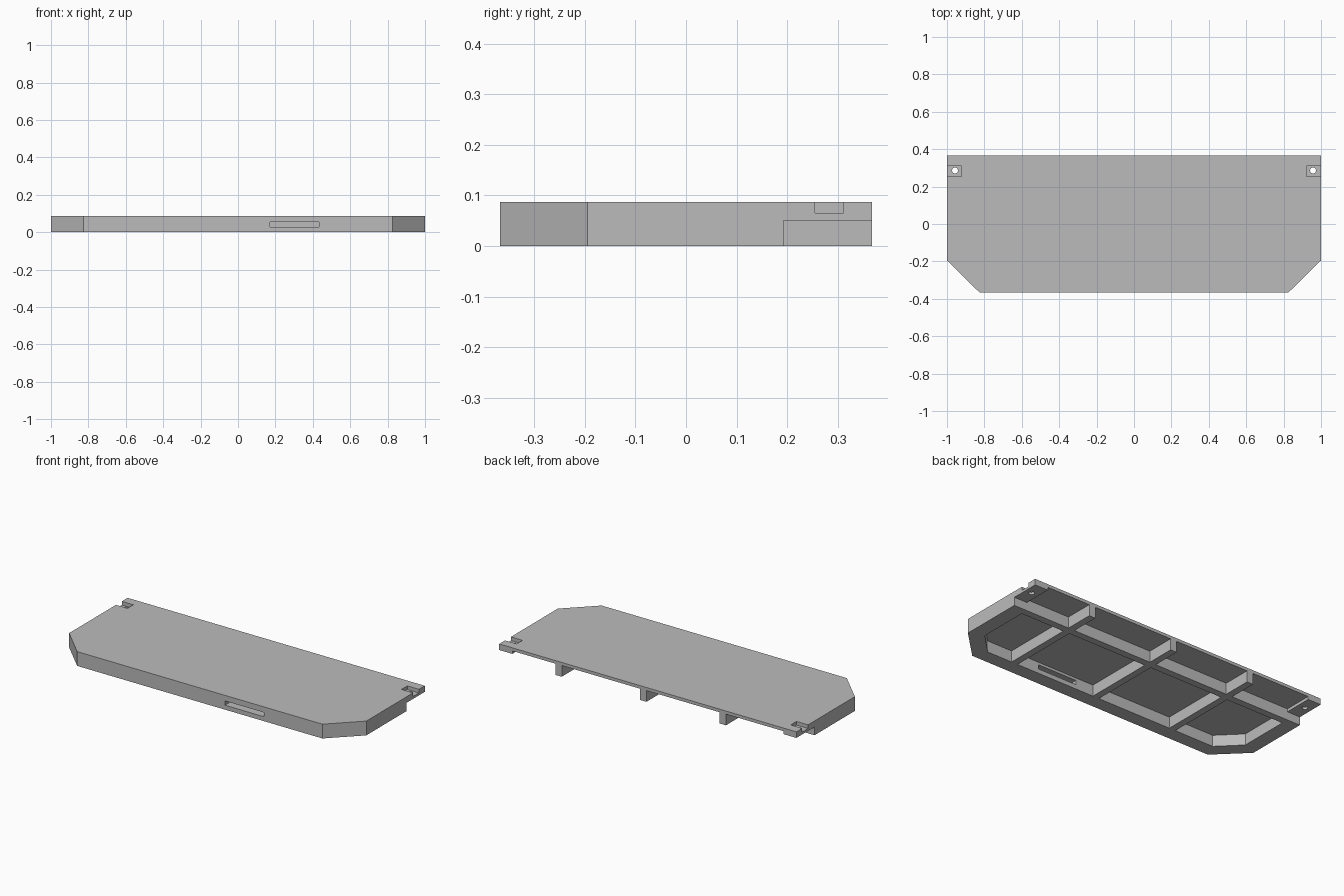
import bpy, bmesh, math

cube = bpy.data.objects.get("Cube")
if cube:
    bpy.data.objects.remove(cube, do_unlink=True)

HEIGHT, BACK, FRONT = 0.087, 0.367, -0.367
FLOOR, TAB_Z = 0.068, 0.05            # underside of the deck and of the corner tabs
RIB_FRONT, RIB_BACK = 0.15, 0.193     # cross rib
INNER_X, INNER_FRONT = 0.912, -0.282  # inside of the outer wall
RIB = 0.042
RIBS = [0.60, 0.03, -0.505]           # centres of the lengthwise ribs

grey = bpy.data.materials.new("plain_grey")
grey.use_nodes = True
colour = (0.5, 0.5, 0.5, 1)
grey.diffuse_color = colour
grey.node_tree.nodes["Principled BSDF"].inputs["Base Color"].default_value = colour


def prism(name, outline, z0, z1):
    """Extrude a flat outline from z0 to z1."""
    bm = bmesh.new()
    face = bm.faces.new([bm.verts.new((x, y, z0)) for x, y in outline])
    top = bmesh.ops.extrude_face_region(bm, geom=[face])["geom"]
    verts = [v for v in top if isinstance(v, bmesh.types.BMVert)]
    bmesh.ops.translate(bm, vec=(0, 0, z1 - z0), verts=verts)
    bmesh.ops.recalc_face_normals(bm, faces=bm.faces)
    mesh = bpy.data.meshes.new(name)
    bm.to_mesh(mesh)
    bm.free()
    mesh.materials.append(grey)
    obj = bpy.data.objects.new(name, mesh)
    bpy.context.collection.objects.link(obj)
    return obj


def rect(x0, x1, y0, y1):
    return [(x0, y0), (x1, y0), (x1, y1), (x0, y1)]


# Deck with two chamfered front corners
deck = prism("ribbed_deck", [(-1, BACK), (-1, -0.195), (-0.825, FRONT),
                             (0.825, FRONT), (1, -0.195), (1, BACK)], 0, HEIGHT)


def cut(outline, z0, z1):
    cutter = prism("cutter", outline, z0, z1)
    cutter.hide_render = True
    mod = deck.modifiers.new("cut", "BOOLEAN")
    mod.operation, mod.solver, mod.object = "DIFFERENCE", "EXACT", cutter
    bpy.context.view_layer.objects.active = deck
    bpy.ops.object.modifier_apply(modifier=mod.name)
    bpy.data.objects.remove(cutter, do_unlink=True)


# Underside bays between the ribs
edges = [INNER_X]
for centre in RIBS:
    edges += [centre + RIB / 2, centre - RIB / 2]
edges.append(-INNER_X)
for x1, x0 in zip(edges[::2], edges[1::2]):
    if x1 == INNER_X or x0 == -INNER_X:
        side = 1 if x1 == INNER_X else -1
        inner = x0 if side > 0 else x1
        bay = [(inner, RIB_FRONT), (inner, INNER_FRONT), (side * 0.788, INNER_FRONT),
               (side * INNER_X, -0.158), (side * INNER_X, RIB_FRONT)]
    else:
        bay = rect(x0, x1, INNER_FRONT, RIB_FRONT)
    cut(bay, -0.1, FLOOR)
    cut(rect(x0, x1, RIB_BACK, 0.5), -0.1, FLOOR)

# Raised corner tabs with side notches and pin holes
for side in (-1, 1):
    xs = sorted((side * 0.85, side * 1.1))
    cut(rect(*xs, RIB_BACK, 0.5), -0.1, TAB_Z)
    xs = sorted((side * 0.922, side * 1.1))
    cut(rect(*xs, 0.255, 0.311), 0.065, 0.2)
    hole = [(side * 0.957 + 0.016 * math.cos(a), 0.286 + 0.016 * math.sin(a))
            for a in (math.tau * i / 24 for i in range(24))]
    cut(hole, 0.02, 0.2)

# Slot through the front wall
cut(rect(0.17, 0.433, -0.5, -0.25), 0.027, 0.053)
